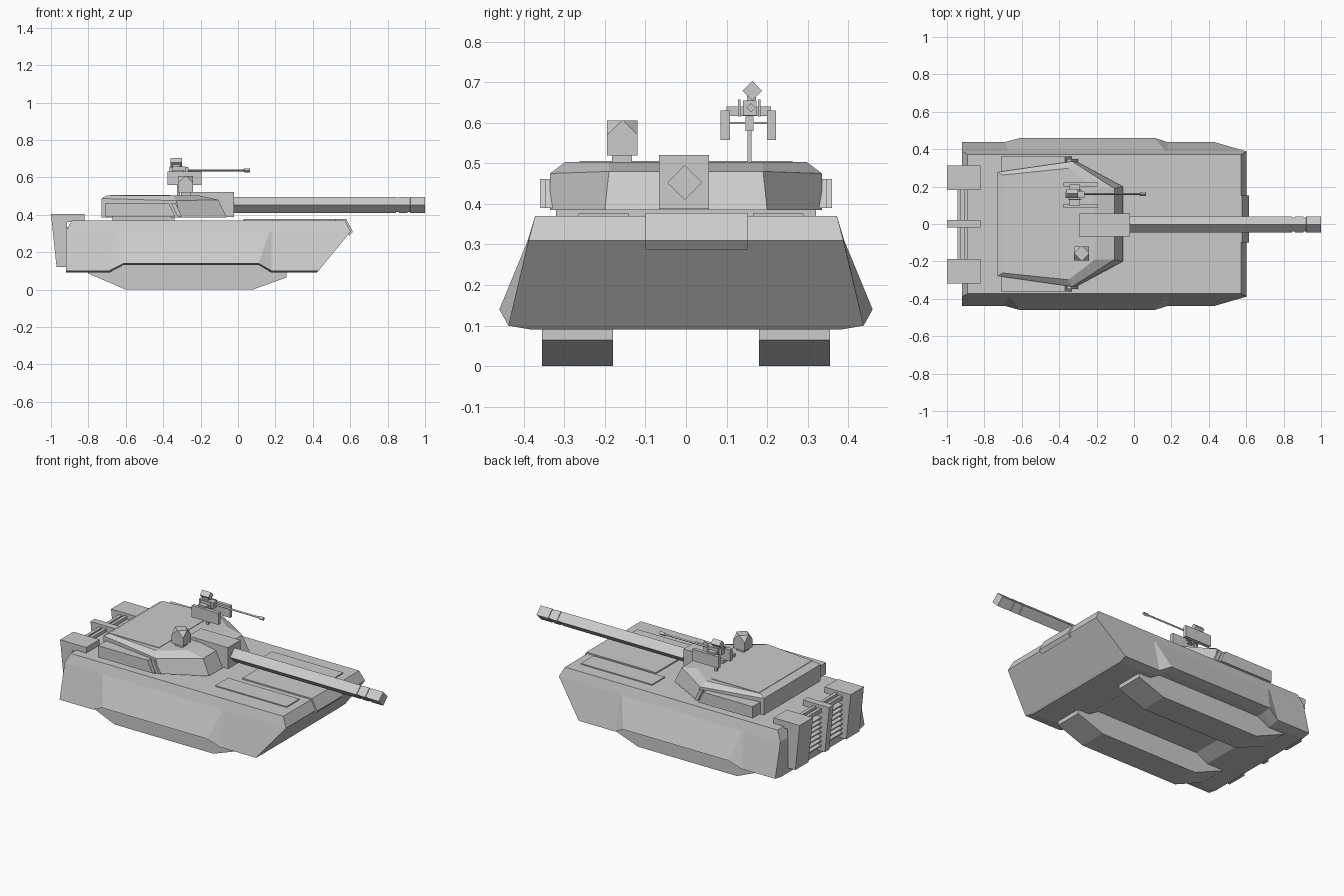
import bpy, bmesh, math
from mathutils import Vector

if "Cube" in bpy.data.objects:
    bpy.data.objects.remove(bpy.data.objects["Cube"])


def finish(name, bm):
    bmesh.ops.recalc_face_normals(bm, faces=bm.faces)
    me = bpy.data.meshes.new(name)
    bm.to_mesh(me)
    bm.free()
    ob = bpy.data.objects.new(name, me)
    bpy.context.collection.objects.link(ob)
    return ob


def loft(name, rings, strip_caps=False):
    """Skin closed rings of points and cap both ends (bent caps as strips)."""
    bm = bmesh.new()
    vs = [[bm.verts.new(p) for p in r] for r in rings]
    n = len(vs[0])
    for a, b in zip(vs, vs[1:]):
        for i in range(n):
            j = (i + 1) % n
            bm.faces.new((a[i], a[j], b[j], b[i]))
    for r in (vs[0], vs[-1]):
        if strip_caps:
            for i in range(n // 2 - 1):
                bm.faces.new((r[i], r[i + 1], r[n - 2 - i], r[n - 1 - i]))
        else:
            bm.faces.new(r)
    return finish(name, bm)


def prism(name, xz, y0, y1):
    return loft(name, [[(x, y, z) for x, z in xz] for y in (y0, y1)])


def box(name, x0, x1, y0, y1, z0, z1):
    return prism(name, [(x0, z0), (x1, z0), (x1, z1), (x0, z1)], y0, y1)


def rod(name, y, z, steps):
    """Diamond-section rod along x from (x, radius) steps."""
    return loft(name, [[(x, y + r, z), (x, y, z + r), (x, y - r, z), (x, y, z - r)]
                       for x, r in steps])


def both(half):
    """Complete a half ring by reflecting it across y."""
    return half + [(x, -y, z) for x, y, z in reversed(half)]


# Hull with sloped skirts, raised in the middle
def station(x, low, xm):
    foot = [(x, .438, .10), (x, .38, .09)] if low else [(x, .46, .14), (x, .40, .132)]
    return [(xm, .372, .37), (xm, .39, .31)] + foot


hull = [[(-.89, .372, .37), (-.92, .388, .31), (-.92, .438, .10), (-.92, .38, .09)],
        station(-.69, True, -.67), station(-.61, False, -.66),
        station(.11, False, .17), station(.18, True, .18),
        [(.572, .372, .37), (.602, .388, .31), (.43, .438, .10), (.42, .38, .09)]]
loft("hull", [both(s) for s in hull], True)

# Track runs under the hull
track = [(-.80, .14), (-.80, .085), (-.60, 0), (.08, 0), (.26, .065), (.26, .14)]
for s, side in ((1, "left"), (-1, "right")):
    prism("track_" + side, track, s * .18, s * .355)

# Deck panels and nose panel
box("deck_panel_left", .03, .52, .165, .29, .365, .376)
box("deck_panel_right", .03, .52, -.265, -.14, .365, .376)
prism("nose_panel", [(.10, .36), (.10, .378), (.578, .378), (.614, .31),
                     (.596, .288), (.55, .33)], -.10, .152)

# Rear posts, rails and cooling slats
post = [(-1, .405), (-.82, .405), (-.82, .36), (-.915, .36), (-.915, .12), (-.97, .12)]
for y0, y1, tag in ((.182, .312, "left"), (-.02, .022, "middle"), (-.318, -.188, "right")):
    prism("rear_post_" + tag, post, y0, y1)
box("rear_rail_outer", -.945, -.925, -.31, .31, .36, .385)
box("rear_rail_inner", -.91, -.89, -.31, .31, .365, .39)
for s in (1, -1):
    for i in range(7):
        z = .145 + i * .029
        prism("rear_slat", [(-.91, z), (-.945, z + .004), (-.945, z + .012), (-.91, z + .016)],
              s * .02, s * .19)

# Turret ring and turret body
box("turret_base", -.67, -.34, -.32, .32, .365, .39)
turret = [[(-.73, .278, .385), (-.31, .335, .385), (-.06, .20, .385)],
          [(-.73, .278, .487), (-.33, .335, .475), (-.105, .19, .48)],
          [(-.70, .262, .503), (-.35, .298, .503), (-.21, .19, .503)]]
loft("turret", [both(r) for r in turret])
box("roof_plate", -.685, -.36, -.262, .262, .50, .506)

# Side armour slabs with slanted front strips
slab = [(-.71, .39), (-.71, .462), (-.37, .462), (-.335, .39)]
strip = [(-.358, .462), (-.335, .462), (-.30, .39), (-.323, .39)]
for s, side in ((1, "left"), (-1, "right")):
    prism("side_slab_" + side, slab, s * .25, s * .36)
    prism("side_strip_" + side, strip, s * .26, s * .347)

# Main gun with stepped muzzle
box("gun_mantlet", -.295, -.022, -.066, .057, .388, .521)
rod("main_gun", -.003, .453, [(-.1, .043), (.845, .043), (.846, .038), (.86, .038), (.861, .043),
                              (.905, .043), (.906, .038), (.92, .038), (.921, .043), (1, .043)])

# Roof sight: cube with its upper corners cut off
box("sight_base", -.305, -.255, -.183, -.133, .50, .525)
bm = bmesh.new()
bmesh.ops.create_cube(bm, size=1)
for v in bm.verts:
    v.co = Vector((-.28 + v.co.x * .08, -.157 + v.co.y * .075, .5625 + v.co.z * .087))
top = [v for v in bm.verts if v.co.z > .58]
bmesh.ops.bevel(bm, geom=top, offset=.036, segments=1, affect='VERTICES')
finish("roof_sight", bm)

# Remote gun mount on the roof
box("mount_post", -.325, -.31, .151, .162, .50, .60)
box("mount_neck", -.335, -.30, .147, .166, .58, .615)
box("mount_bar", -.33, -.30, .10, .21, .597, .602)
box("mount_yoke", -.345, -.29, .10, .21, .617, .64)
for y0, y1, tag in ((.20, .222, "left"), (.085, .108, "right")):
    box("ammo_box_" + tag, -.378, -.195, y0, y1, .558, .63)
box("yoke_plate_left", -.35, -.28, .178, .184, .615, .657)
box("yoke_plate_right", -.35, -.28, .128, .134, .615, .657)
box("gun_receiver", -.365, -.265, .14, .174, .618, .655)
rod("small_gun", .16, .637, [(-.28, .006), (.03, .006), (.035, .011), (.065, .011)])
box("optic_foot", -.35, -.31, .15, .172, .65, .67)
rod("optic", .163, .679, [(-.36, .024), (-.30, .024)])
